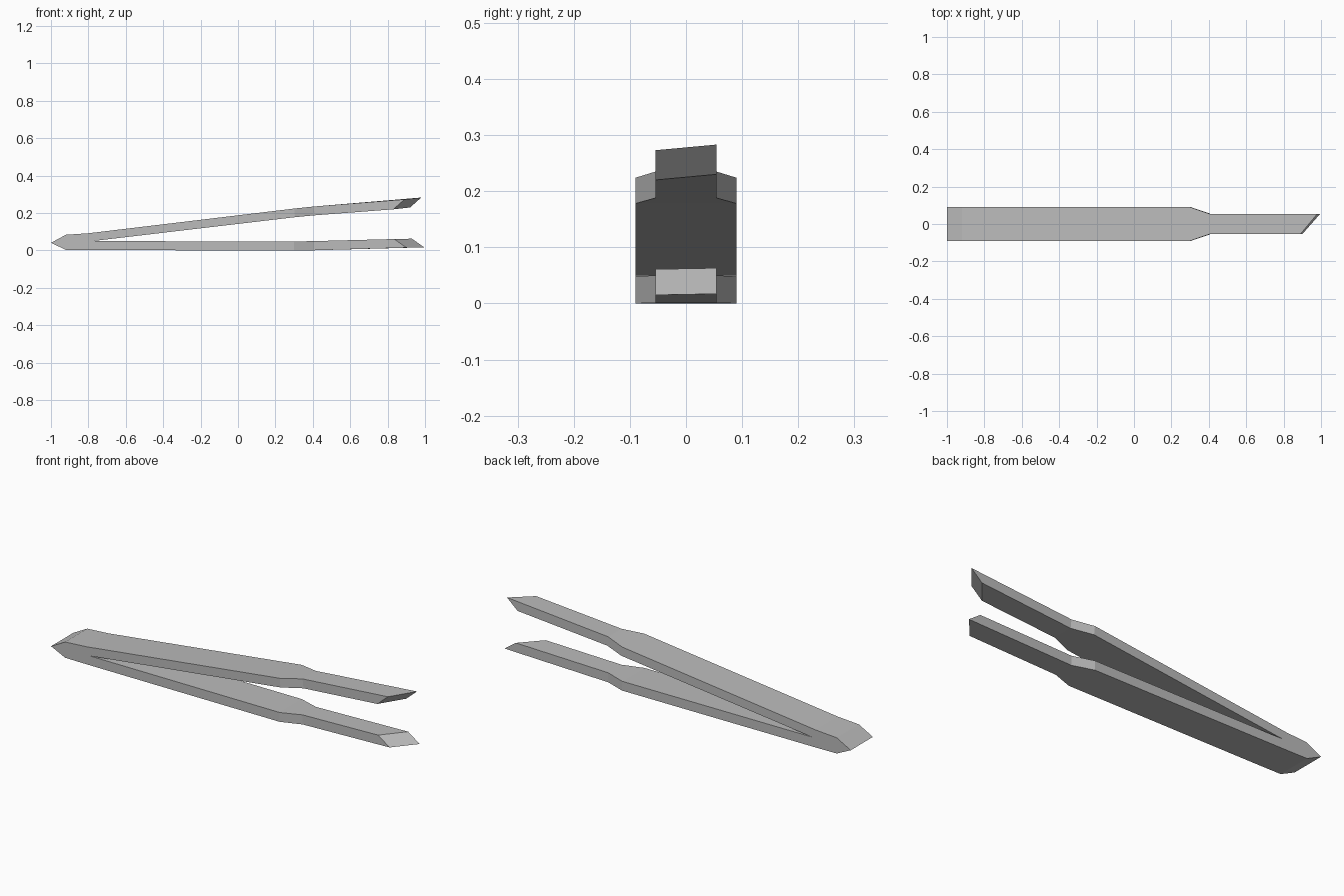
import bpy
import bmesh

cube = bpy.data.objects.get("Cube")
if cube:
    bpy.data.objects.remove(cube, do_unlink=True)

steel = bpy.data.materials.new("brushed steel grey")
steel.use_nodes = True
colour = (0.5, 0.5, 0.5, 1)
steel.diffuse_color = colour
steel.node_tree.nodes["Principled BSDF"].inputs["Base Color"].default_value = colour

WIDE, NARROW = 0.09, 0.054
bm = bmesh.new()


def face(points):
    bm.faces.new([bm.verts.new(p) for p in points])


def section(width, outer, inner, skew=0.0, rise=0.0):
    """Four corners of an arm: outer front, outer back, inner back, inner front."""
    (ox, oz), (ix, iz) = outer, inner
    return [(ox, -width, oz), (ox + skew, width, oz + rise),
            (ix + skew, width, iz + rise), (ix, -width, iz)]


def loft(sections):
    for a, b in zip(sections, sections[1:]):
        for i in range(4):
            j = (i + 1) % 4
            face([a[i], a[j], b[j], b[i]])
    face(sections[-1])


# Pointed hinge block, left open where the arms join
notch = (-0.78, 0.05)
hinge = [notch, (-0.8, 0.092), (-0.92, 0.084), (-1.0, 0.041),
         (-0.92, 0.003), (-0.8, 0.002)]
for y in (-WIDE, WIDE):
    face([(x, y, z) for x, z in hinge])
for (x1, z1), (x2, z2) in zip(hinge[1:], hinge[2:]):
    face([(x1, -WIDE, z1), (x1, WIDE, z1), (x2, WIDE, z2), (x2, -WIDE, z2)])

# Raised upper arm with a narrowed, slanted tip
loft([section(WIDE, hinge[1], notch),
      section(WIDE, (0.3, 0.224), (0.305, 0.178)),
      section(NARROW, (0.405, 0.235), (0.41, 0.188)),
      section(NARROW, (0.89, 0.273), (0.83, 0.22), 0.09, 0.01)])

# Flat lower arm with a matching tip
loft([section(WIDE, hinge[-1], notch),
      section(WIDE, (0.3, 0.0), (0.3, 0.048)),
      section(NARROW, (0.405, 0.001), (0.405, 0.05)),
      section(NARROW, (0.9, 0.015), (0.835, 0.061), 0.095, 0.002)])

bmesh.ops.remove_doubles(bm, verts=bm.verts, dist=0.0001)
bmesh.ops.recalc_face_normals(bm, faces=bm.faces)
mesh = bpy.data.meshes.new("tweezers")
bm.to_mesh(mesh)
bm.free()
mesh.materials.append(steel)
tweezers = bpy.data.objects.new("tweezers", mesh)
bpy.context.collection.objects.link(tweezers)
